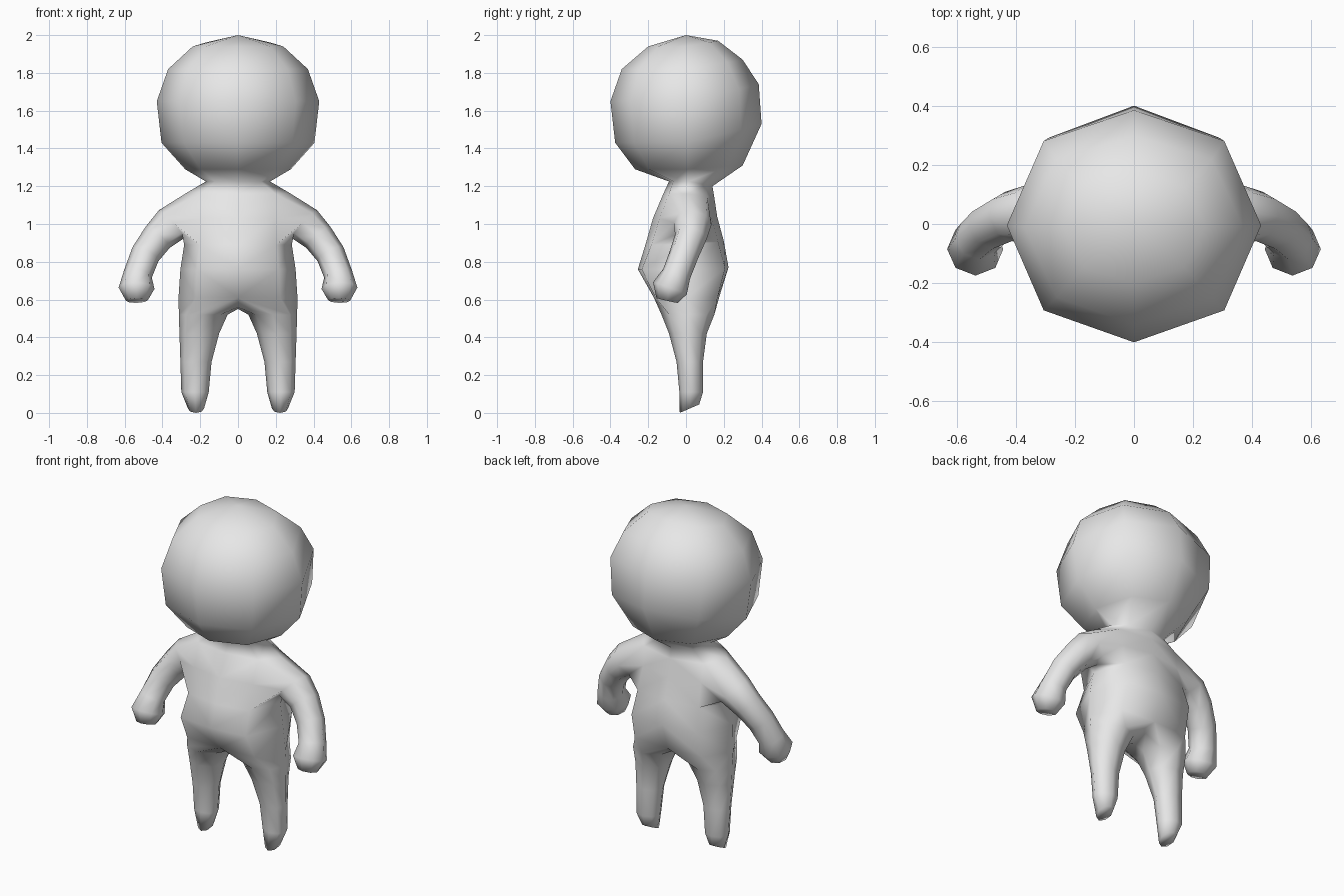
import bpy, bmesh
from math import sin, cos, radians
from mathutils import Vector

cube = bpy.data.objects.get("Cube")
if cube:
    bpy.data.objects.remove(cube, do_unlink=True)

bm = bmesh.new()


def half_ring(z, rx, front, back, z_back, k):
    """Five points from front centre round the left side to back centre."""
    pts = [(0, front, z), (rx * 0.71, front * k, z), (rx, (front + back) * 0.3, z),
           (rx * 0.71, back * k, z + (z_back - z) * 0.7), (0, back, z_back)]
    return [bm.verts.new(p) for p in pts]


def bridge(a, b, closed=True):
    n = len(a)
    for i in range(n if closed else n - 1):
        j = (i + 1) % n
        bm.faces.new((a[i], a[j], b[j], b[i]))


# Torso and head: z, half width, front y, back y, back z, diagonal fullness
trunk = [
    (0.61, 0.315, -0.17, 0.175, 0.61, 0.95),
    (0.76, 0.305, -0.255, 0.225, 0.77, 0.92),
    (0.89, 0.285, -0.215, 0.20, 0.91, 0.85),
    (1.03, 0.27, -0.175, 0.165, 1.04, 0.8),
    (1.16, 0.28, -0.12, 0.15, 1.14, 0.75),
    (1.225, 0.17, -0.09, 0.14, 1.20, 0.75),
    (1.29, 0.28, -0.27, 0.30, 1.31, 0.73),
    (1.43, 0.405, -0.375, 0.40, 1.53, 0.73),
    (1.65, 0.43, -0.40, 0.385, 1.74, 0.73),
    (1.82, 0.37, -0.34, 0.30, 1.87, 0.73),
    (1.94, 0.24, -0.20, 0.17, 1.97, 0.73),
]
rings = [half_ring(*row) for row in trunk]
HOLE = 3                                    # ring at the middle of the arm opening
for level, (low, high) in enumerate(zip(rings, rings[1:])):
    if level in (HOLE - 1, HOLE):           # leave the side open for the arm
        bridge(low[:2], high[:2], False)
        bridge(low[3:], high[3:], False)
    else:
        bridge(low, high, False)
crown = bm.verts.new((0, 0, 2))
for a, b in zip(rings[-1], rings[-1][1:]):
    bm.faces.new((a, b, crown))

# Arm, grown from the opening: centre and radius of each section
lo, mid, hi = rings[HOLE - 1:HOLE + 2]
loop = [hi[2], hi[3], mid[3], lo[3], lo[2], lo[1], mid[1], hi[1]]
bm.verts.remove(mid[2])
arm = [
    ((0.35, 0.035, 1.00), 0.10),
    ((0.425, 0.025, 0.93), 0.085),
    ((0.49, -0.01, 0.84), 0.078),
    ((0.53, -0.05, 0.735), 0.076),
    ((0.537, -0.085, 0.66), 0.095),
    ((0.535, -0.10, 0.595), 0.058),
]
centres = [Vector(c) for c, r in arm]
for i, (c, r) in enumerate(arm):
    along = (centres[min(i + 1, len(arm) - 1)] - centres[max(i - 1, 0)]).normalized()
    up = along.cross(Vector((0, 1, 0))).normalized()
    back = up.cross(along)
    ring = []
    for s in range(8):
        t = radians(45 * s)
        ring.append(bm.verts.new(centres[i] + r * (cos(t) * up + sin(t) * back)))
    bridge(loop, ring)
    loop = ring
bm.faces.new(loop)

# Leg, grown from the hip and crotch: z, inner x, outer x, front y, back y, back rise
crotch = [bm.verts.new(p) for p in ((0, 0.10, 0.57), (0, 0, 0.55), (0, -0.09, 0.56))]
loop = rings[0] + crotch
leg = [
    (0.52, 0.055, 0.313, -0.13, 0.15, 0),
    (0.42, 0.10, 0.31, -0.09, 0.11, 0),
    (0.27, 0.14, 0.305, -0.05, 0.09, 0),
    (0.11, 0.155, 0.30, -0.035, 0.09, 0),
    (0.0, 0.18, 0.265, -0.033, 0.07, 0.045),
]
for z, inner, outer, front, back, rise in leg:
    ring = []
    for s in range(8):
        t = radians(45 * s - 90)
        ring.append(bm.verts.new(((inner + outer) / 2 + (outer - inner) / 2 * cos(t),
                                  (front + back) / 2 + (back - front) / 2 * sin(t),
                                  z + rise * (sin(t) + 1) / 2)))
    bridge(loop, ring)
    loop = ring
bm.faces.new(loop)

# Mirror the half figure and weld the seam
bmesh.ops.mirror(bm, geom=bm.verts[:] + bm.edges[:] + bm.faces[:],
                 axis='X', merge_dist=0.001)
bmesh.ops.remove_doubles(bm, verts=bm.verts[:], dist=0.001)
bmesh.ops.recalc_face_normals(bm, faces=bm.faces[:])
for f in bm.faces:
    f.smooth = True

mesh = bpy.data.meshes.new("figure_body")
bm.to_mesh(mesh)
bm.free()
body = bpy.data.objects.new("figure_body", mesh)
bpy.context.collection.objects.link(body)

# Plain grey skin
grey = bpy.data.materials.new("light_grey")
grey.use_nodes = True
colour = (0.8, 0.8, 0.8, 1)
grey.diffuse_color = colour
grey.node_tree.nodes["Principled BSDF"].inputs["Base Color"].default_value = colour
mesh.materials.append(grey)
